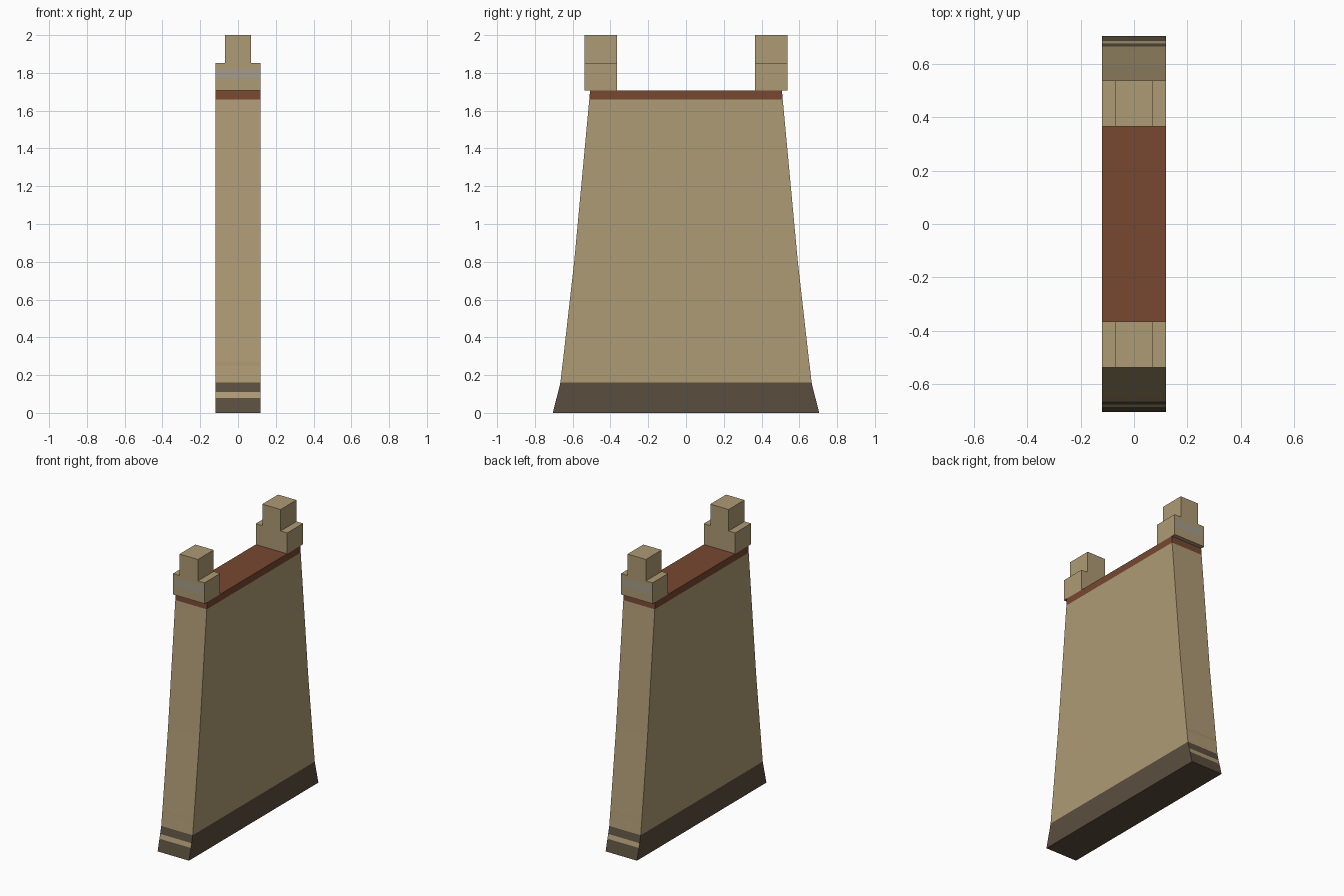
import bpy, bmesh

if "Cube" in bpy.data.objects:
    bpy.data.objects.remove(bpy.data.objects["Cube"])


def material(name, rgb):
    lin = [(c / 255 / 12.92) if c / 255 <= 0.04045 else ((c / 255 + 0.055) / 1.055) ** 2.4 for c in rgb]
    m = bpy.data.materials.new(name)
    m.diffuse_color = (*lin, 1)
    m.use_nodes = True
    m.node_tree.nodes["Principled BSDF"].inputs["Base Color"].default_value = m.diffuse_color
    return m


TAN = material("sandstone", (174, 155, 117))
DARK = material("dark_plinth", (90, 78, 62))
RED = material("red_brick", (119, 72, 48))
GREY = material("grey_stone", (166, 157, 140))
WARM = material("warm_sandstone", (170, 147, 110))


def stack(name, levels, half_x, main, y_mid=0.0, bands=None, caps=(True, True)):
    """Stacked rectangular rings (z, half depth); bands recolour end strips by index.
    bands: {strip index: (material, which ends)}"""
    bands = bands or {}
    bm = bmesh.new()
    rings = []
    for z, d in levels:
        rings.append([bm.verts.new((sx * half_x, y_mid + sy * d, z))
                      for sx, sy in ((-1, -1), (1, -1), (1, 1), (-1, 1))])
    mats = [main]
    for i, (a, b) in enumerate(zip(rings, rings[1:])):
        for k in range(4):
            n = (k + 1) % 4
            f = bm.faces.new((a[k], a[n], b[n], b[k]))
            end = {0: -1, 2: 1}.get(k)
            if i in bands and end in bands[i][1]:
                m = bands[i][0]
                if m not in mats:
                    mats.append(m)
                f.material_index = mats.index(m)
    if caps[0]:
        bm.faces.new(rings[0][::-1])
    if caps[1]:
        bm.faces.new(rings[-1])
    me = bpy.data.meshes.new(name)
    bm.to_mesh(me)
    bm.free()
    for m in mats:
        me.materials.append(m)
    ob = bpy.data.objects.new(name, me)
    bpy.context.collection.objects.link(ob)
    return ob


BOTH = (-1, 1)
# dark flared plinth with a light strip on each end
stack("plinth", [(0, 0.705), (0.08, 0.685), (0.11, 0.677), (0.16, 0.665)], 0.12, DARK,
      bands={1: (TAN, BOTH)}, caps=(True, False))
# tapered wall with a faint warm course near the foot
stack("wall", [(0.16, 0.665), (0.25, 0.655), (0.27, 0.652), (0.8, 0.592), (1.66, 0.512)], 0.12, TAN,
      bands={1: (WARM, BOTH)}, caps=(False, False))
# brick walkway
stack("walkway", [(1.66, 0.512), (1.708, 0.508)], 0.12, RED, caps=(False, True))
# stepped merlons, one at each end, grey strip on the outer face
for side, label in ((-1, "front"), (1, "back")):
    y = side * 0.451
    stack(label + "_merlon_block", [(1.708, 0.086), (1.77, 0.086), (1.82, 0.086), (1.852, 0.086)],
          0.12, TAN, y, bands={1: (GREY, (side,))})
    stack(label + "_merlon_top", [(1.852, 0.086), (2.0, 0.086)], 0.07, TAN, y, caps=(False, True))
